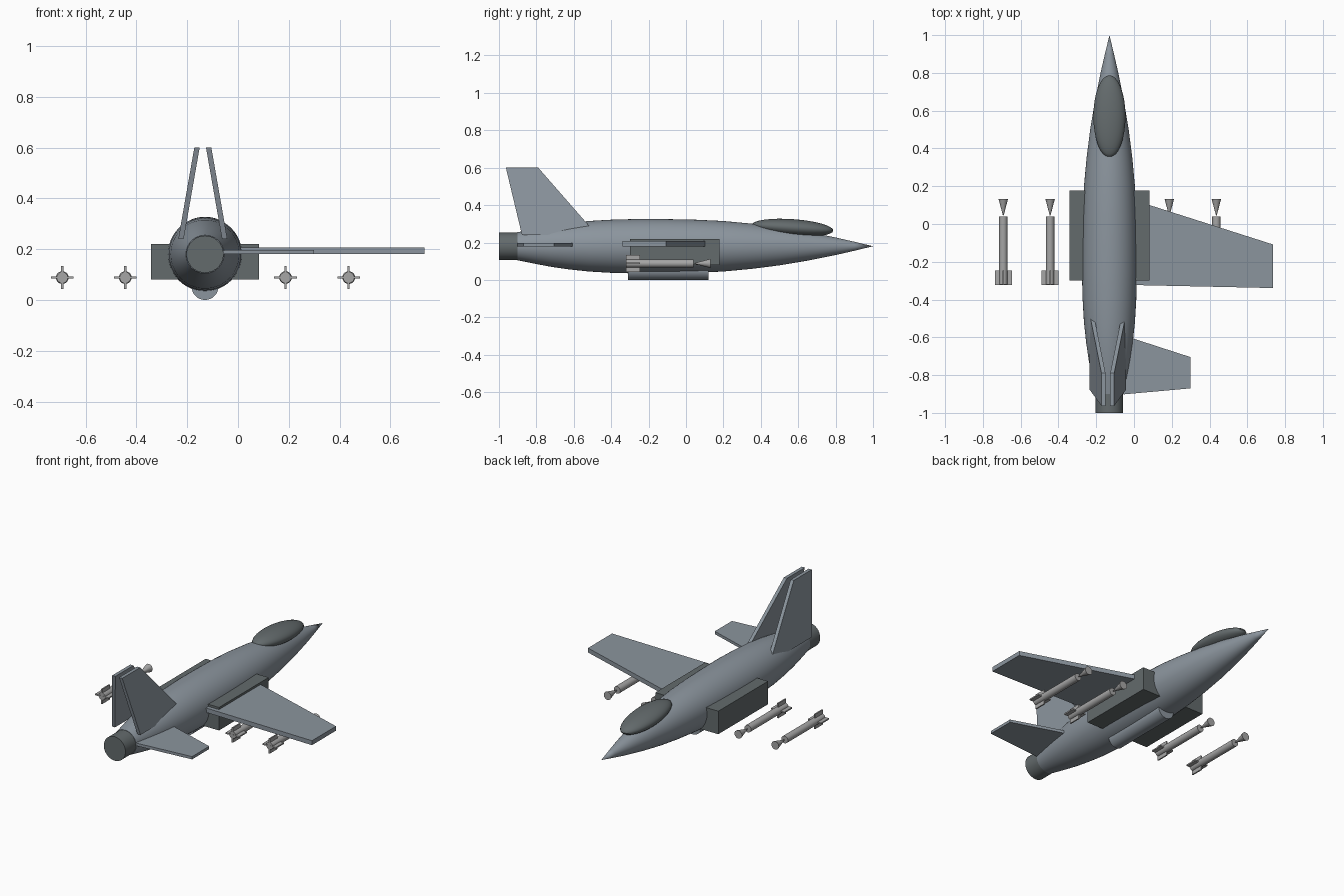
import bpy, bmesh, math
from mathutils import Vector, Matrix

old = bpy.data.objects.get("Cube")
if old:
    bpy.data.objects.remove(old)

AXIS_X, AXIS_Z = -0.13, 0.18


def material(name, rgb):
    m = bpy.data.materials.new(name)
    m.use_nodes = True
    m.diffuse_color = (*rgb, 1)
    m.node_tree.nodes["Principled BSDF"].inputs["Base Color"].default_value = (*rgb, 1)
    return m


SKIN = material("blue grey skin", (0.26, 0.30, 0.34))
DARK = material("dark grey", (0.125, 0.145, 0.15))
STEEL = material("light steel", (0.38, 0.38, 0.38))


def finish(bm, name, mat, smooth=False):
    bmesh.ops.recalc_face_normals(bm, faces=bm.faces)
    mesh = bpy.data.meshes.new(name)
    bm.to_mesh(mesh)
    bm.free()
    mesh.materials.append(mat)
    ob = bpy.data.objects.new(name, mesh)
    bpy.context.collection.objects.link(ob)
    if smooth:
        bpy.ops.object.select_all(action='DESELECT')
        ob.select_set(True)
        bpy.context.view_layer.objects.active = ob
        bpy.ops.object.shade_smooth_by_angle(angle=math.radians(35))
    return ob


def lathe(bm, profile, x, z, sides):
    """Revolve (y, radius) pairs about a line along y."""
    rings = []
    for y, r in profile:
        if r == 0:
            rings.append([bm.verts.new((x, y, z))] * sides)
        else:
            rings.append([bm.verts.new((x + r * math.cos(a), y, z + r * math.sin(a)))
                          for a in (math.tau * i / sides for i in range(sides))])
    for a, b in zip(rings, rings[1:]):
        for i in range(sides):
            j = (i + 1) % sides
            bm.faces.new(list(dict.fromkeys((a[i], a[j], b[j], b[i]))))
    for ring in (rings[0], rings[-1]):
        if ring[0] != ring[1]:
            bm.faces.new(ring)


def revolved(name, mat, profile, x, z, sides=32):
    bm = bmesh.new()
    lathe(bm, profile, x, z, sides)
    return finish(bm, name, mat, True)


def box(bm, lo, hi):
    lo, hi = Vector(lo), Vector(hi)
    bmesh.ops.create_cube(bm, size=1, matrix=Matrix.Translation((lo + hi) / 2)
                          @ Matrix.Diagonal((*(hi - lo), 1)))


def slab(name, mat, outline, offset):
    """Prism from a planar outline swept by an offset."""
    bm = bmesh.new()
    base = [bm.verts.new(p) for p in outline]
    top = [bm.verts.new(Vector(p) + Vector(offset)) for p in outline]
    bm.faces.new(base)
    bm.faces.new(top)
    for i in range(len(base)):
        j = (i + 1) % len(base)
        bm.faces.new((base[i], base[j], top[j], top[i]))
    return finish(bm, name, mat)


# Fuselage, engine nozzle and belly tank
hull = [(-0.9, 0.075), (-0.8, 0.095), (-0.72, 0.110), (-0.63, 0.123), (-0.52, 0.135),
        (-0.4, 0.142), (-0.25, 0.146), (-0.1, 0.145), (0.05, 0.142), (0.2, 0.135),
        (0.35, 0.121), (0.5, 0.102), (0.65, 0.077), (0.8, 0.047), (0.9, 0.024), (1, 0)]
revolved("fuselage", SKIN, hull, AXIS_X, AXIS_Z, 48)
revolved("engine_nozzle", DARK, [(-1, 0.073), (-0.89, 0.073)], AXIS_X, AXIS_Z)
revolved("belly_tank", SKIN, [(-0.31, 0.053), (0.12, 0.053)], AXIS_X, 0.053)

# Canopy, tipped slightly nose down
bm = bmesh.new()
bmesh.ops.create_uvsphere(bm, u_segments=32, v_segments=16, radius=1,
                          matrix=Matrix.Translation((AXIS_X, 0.57, 0.279))
                          @ Matrix.Rotation(math.radians(-4), 4, 'X')
                          @ Matrix.Diagonal((0.085, 0.218, 0.046, 1)))
finish(bm, "canopy", DARK, True)

# Side intakes
for side, name in ((-1, "right_intake"), (1, "left_intake")):
    inner, outer = sorted((AXIS_X + side * 0.06, AXIS_X + side * 0.212))
    bm = bmesh.new()
    box(bm, (inner, -0.3, 0.08), (outer, 0.178, 0.22))
    finish(bm, name, DARK)

# Wing and tailplane, on the left side only
slab("left_wing", SKIN, [(-0.055, 0.144, AXIS_Z), (0.735, -0.108, AXIS_Z),
                         (0.735, -0.339, AXIS_Z), (-0.055, -0.322, AXIS_Z)], (0, 0, 0.027))
slab("left_tailplane", SKIN, [(-0.055, -0.59, AXIS_Z), (0.3, -0.705, AXIS_Z),
                              (0.3, -0.87, AXIS_Z), (-0.055, -0.902, AXIS_Z)], (0, 0, 0.017))

# Twin tail fins leaning inward
for name, root, tip in (("right_fin", -0.235, -0.172), ("left_fin", -0.063, -0.126)):
    slab(name, SKIN, [(root, -0.475, 0.24), (tip, -0.79, 0.6),
                      (tip, -0.963, 0.6), (root, -0.877, 0.24)], (0.021, 0, 0))

# Missiles with flared tips and cross fins
MZ = 0.088
for n, x in enumerate((-0.692, -0.444, 0.187, 0.436), 1):
    bm = bmesh.new()
    lathe(bm, [(-0.32, 0.022), (0.04, 0.022)], x, MZ, 20)
    lathe(bm, [(0.045, 0.002), (0.132, 0.025)], x, MZ, 20)
    for dx, dz in ((0.045, 0.004), (0.004, 0.045)):
        box(bm, (x - dx, -0.322, MZ - dz), (x + dx, -0.247, MZ + dz))
    finish(bm, f"missile_{n}", STEEL, True)
